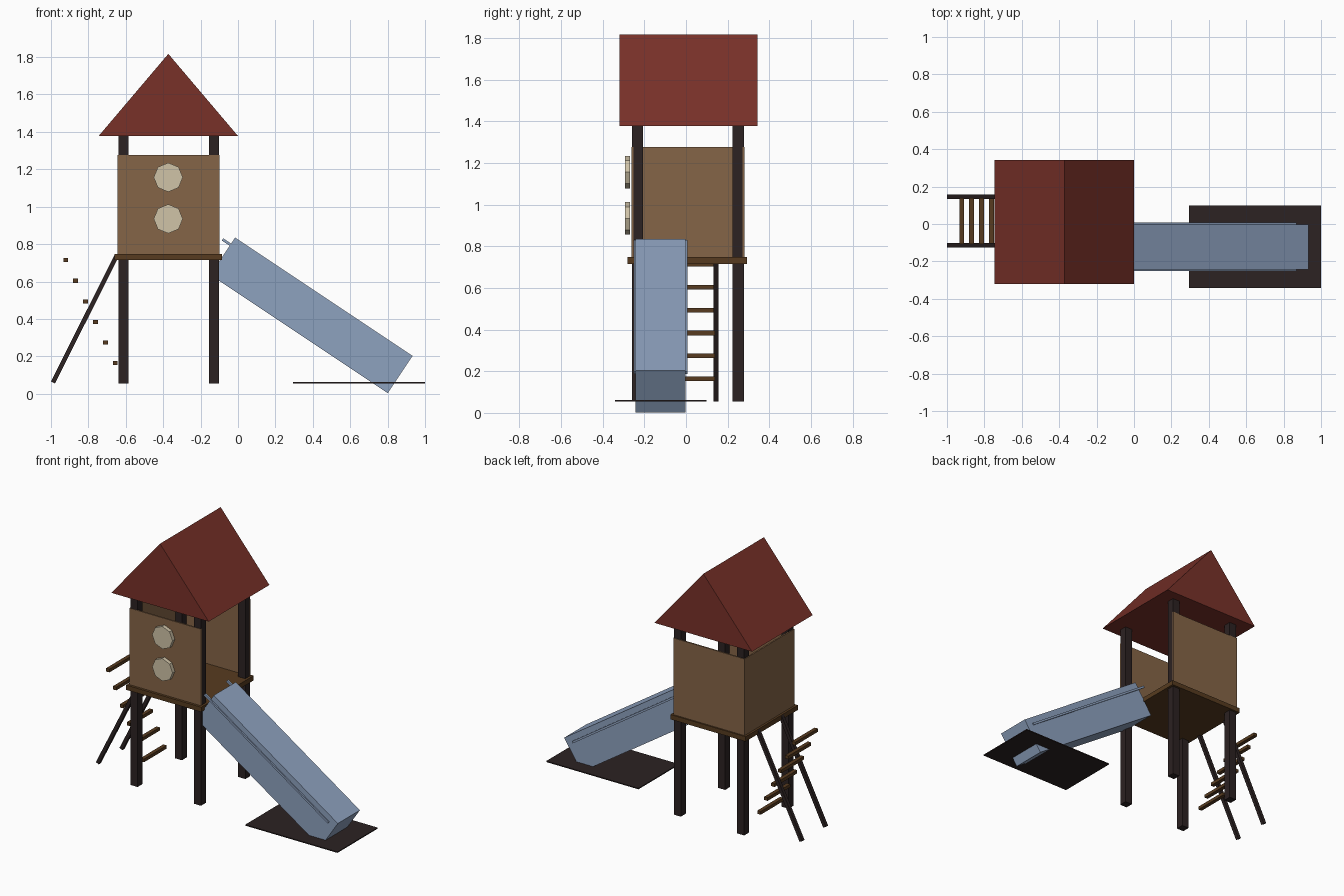
import bpy, math
from mathutils import Vector, Matrix

if "Cube" in bpy.data.objects:
    bpy.data.objects.remove(bpy.data.objects["Cube"])


def material(name, rgb):
    m = bpy.data.materials.new(name)
    m.diffuse_color = (*rgb, 1)
    m.use_nodes = True
    m.node_tree.nodes["Principled BSDF"].inputs["Base Color"].default_value = m.diffuse_color
    return m


ROOF = material("roof red", (0.19, 0.031, 0.022))
PANEL = material("panel brown", (0.235, 0.13, 0.063))
DECK = material("deck brown", (0.095, 0.044, 0.014))
DARK = material("dark timber", (0.025, 0.016, 0.016))
BLUE = material("slide blue", (0.27, 0.36, 0.52))
CREAM = material("disc cream", (0.63, 0.55, 0.39))


def mesh_object(name, verts, faces, mat):
    me = bpy.data.meshes.new(name)
    me.from_pydata(verts, [], faces)
    me.materials.append(mat)
    ob = bpy.data.objects.new(name, me)
    bpy.context.collection.objects.link(ob)
    return ob


def prism(name, profile, y0, y1, mat):
    """Extrude an (x, z) profile along y."""
    n = len(profile)
    verts = [(x, y0, z) for x, z in profile] + [(x, y1, z) for x, z in profile]
    faces = [tuple(range(n)), tuple(range(2 * n - 1, n - 1, -1))]
    faces += [(i, i + n, (i + 1) % n + n, (i + 1) % n) for i in range(n)]
    # counter-clockwise profiles seen from the front face outward
    return mesh_object(name, verts, faces, mat)


def box(name, x, y, z, mat):
    return prism(name, [(x[0], z[0]), (x[1], z[0]), (x[1], z[1]), (x[0], z[1])], *y, mat)


def beam(name, a, b, thick, y, mat):
    """Sloped bar between two (x, z) points, given thickness and y range."""
    a, b = Vector(a), Vector(b)
    d = (b - a).normalized()
    n = Vector((-d.y, d.x)) * thick / 2
    return prism(name, [a - n, b - n, b + n, a + n], *y, mat)


# Tower posts
for i, x in enumerate((-0.64, -0.155)):
    for j, y in enumerate((-0.26, 0.224)):
        box(f"post_{i}{j}", (x, x + 0.054), (y, y + 0.054), (0.055, 1.39), DARK)

# Deck and wall panels (the slide side stays open)
box("deck", (-0.66, -0.085), (-0.28, 0.292), (0.715, 0.748), DECK)
wall_z = (0.745, 1.277)
box("front_panel", (-0.645, -0.10), (-0.263, -0.253), wall_z, PANEL)
box("back_panel", (-0.645, -0.10), (0.272, 0.282), wall_z, PANEL)
box("left_panel", (-0.645, -0.635), (-0.262, 0.281), wall_z, PANEL)

# Gabled roof
prism("roof", [(-0.745, 1.378), (0, 1.378), (-0.3725, 1.817)], -0.32, 0.343, ROOF)

# Octagonal discs on the front wall
for i, z in enumerate((0.935, 1.157)):
    ring = [(-0.373 + 0.078 * math.cos(k * math.pi / 4),
             z + 0.078 * math.sin(k * math.pi / 4)) for k in range(8)]
    prism(f"disc_{i}", ring, -0.294, -0.268, CREAM)

# Slide body, side rails and landing mat
ang = math.atan2(-118, 177)
d = Vector((math.cos(ang), math.sin(ang)))
n = Vector((-d.y, d.x))
start = Vector((-0.015, 0.835)) - n * 0.12
beam("slide", start, start + d * 1.14, 0.24, (-0.243, -0.002), BLUE)
for i, y in enumerate((-0.251, -0.006)):
    beam(f"slide_rail_{i}", (-0.083, 0.825), (0.865, 0.192), 0.014, (y, y + 0.013), BLUE)
box("landing_mat", (0.295, 1.0), (-0.342, 0.098), (0.055, 0.062), DARK)

# Ladder rails and rungs
for i, y in enumerate((-0.125, 0.133)):
    beam(f"ladder_rail_{i}", (-0.989, 0.06), (-0.648, 0.74), 0.024, (y, y + 0.024), DARK)
for i in range(6):
    x, z = -0.921 + 0.053 * i, 0.714 - 0.11 * i
    box(f"rung_{i}", (x - 0.013, x + 0.013), (-0.108, 0.14), (z - 0.011, z + 0.011), DECK)
